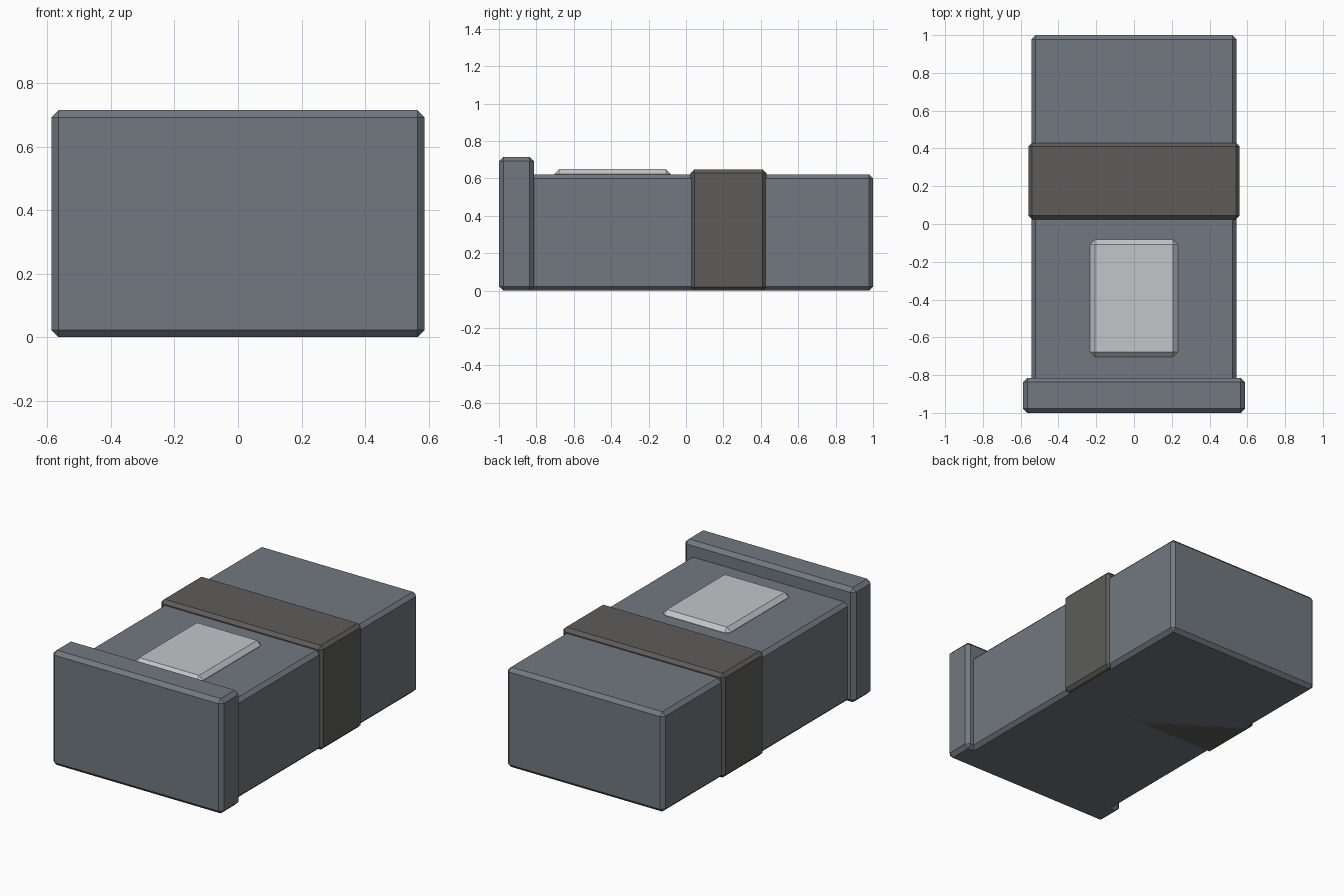
import bpy
import bmesh

if "Cube" in bpy.data.objects:
    bpy.data.objects.remove(bpy.data.objects["Cube"])


def material(name, rgb):
    mat = bpy.data.materials.new(name)
    mat.diffuse_color = (*rgb, 1)
    mat.use_nodes = True
    mat.node_tree.nodes["Principled BSDF"].inputs["Base Color"].default_value = mat.diffuse_color
    return mat


def chamfered_box(name, half_width, y, z, chamfer, mat):
    """Box centred on x = 0 spanning the y and z ranges, with flat chamfered edges."""
    bm = bmesh.new()
    bmesh.ops.create_cube(bm, size=1)
    bmesh.ops.scale(bm, vec=(2 * half_width, y[1] - y[0], z[1] - z[0]), verts=bm.verts)
    bmesh.ops.translate(bm, vec=(0, sum(y) / 2, sum(z) / 2), verts=bm.verts)
    mesh = bpy.data.meshes.new(name)
    bm.to_mesh(mesh)
    bm.free()
    mesh.materials.append(mat)
    obj = bpy.data.objects.new(name, mesh)
    bpy.context.collection.objects.link(obj)
    bevel = obj.modifiers.new("chamfer", "BEVEL")
    bevel.width = chamfer
    bevel.segments = 1
    return obj


slate = material("slate", (0.165, 0.19, 0.215))
dark = material("dark_band", (0.11, 0.108, 0.105))
pale = material("pale_plate", (0.54, 0.56, 0.585))

# Main block
chamfered_box("body", 0.543, (-0.98, 1.0), (0, 0.622), 0.022, slate)
# Raised end plate on the front
chamfered_box("front_plate", 0.588, (-1.0, -0.814), (0, 0.715), 0.023, slate)
# Band wrapped around the block
chamfered_box("band", 0.559, (0.025, 0.43), (0, 0.649), 0.02, dark)
# Plate on the top face
chamfered_box("top_plate", 0.232, (-0.703, -0.083), (0.59, 0.65), 0.025, pale)
